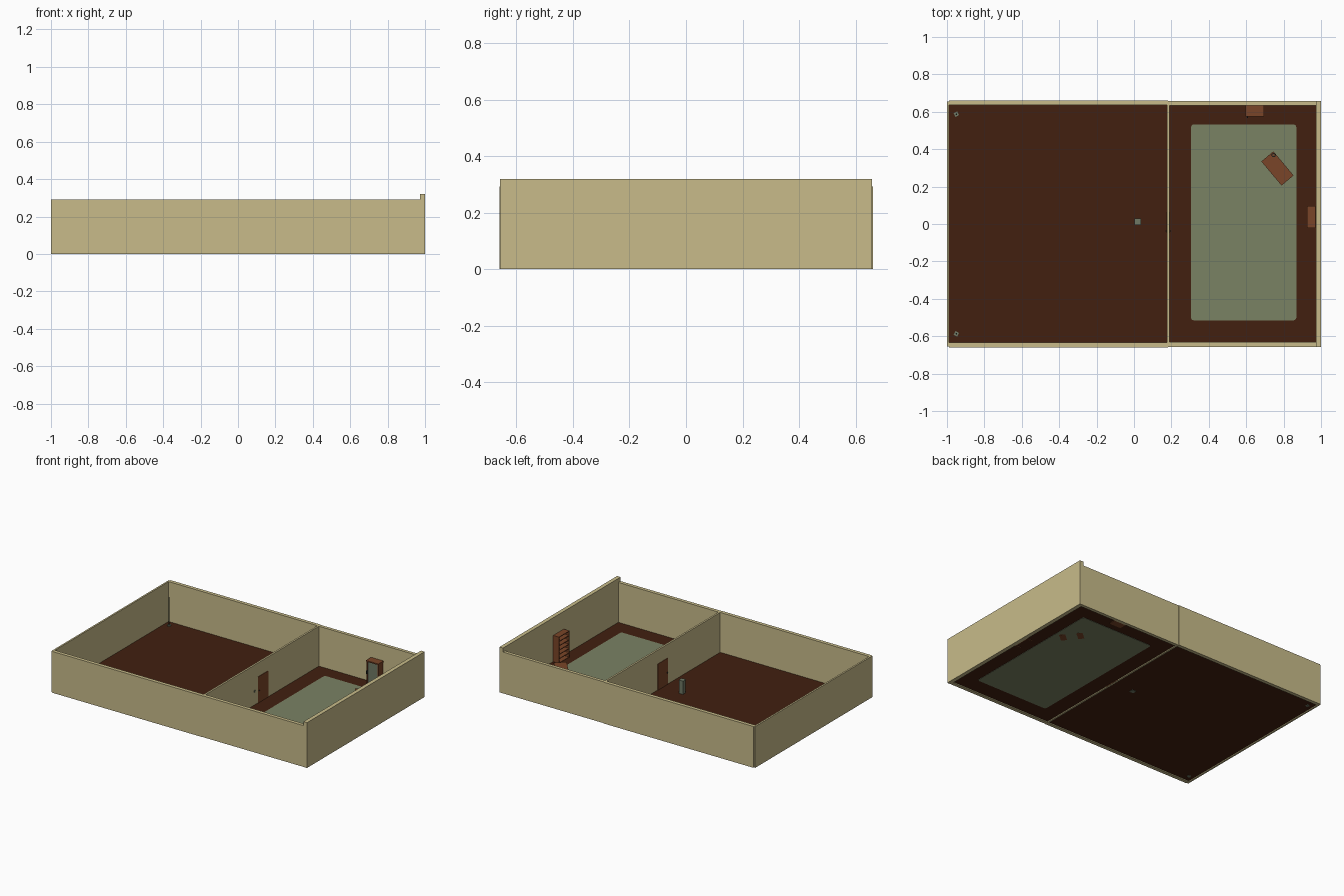
import bpy, bmesh, math
from mathutils import Matrix, Vector

cube = bpy.data.objects.get("Cube")
if cube:
    bpy.data.objects.remove(cube, do_unlink=True)


def material(name, rgb):
    m = bpy.data.materials.new(name)
    m.use_nodes = True
    m.diffuse_color = (*rgb, 1)
    m.node_tree.nodes["Principled BSDF"].inputs["Base Color"].default_value = (*rgb, 1)
    return m


PLASTER = material("cream plaster", (0.58, 0.5, 0.255))
FLOOR = material("dark wood floor", (0.054, 0.0144, 0.005))
CARPET = material("sage carpet", (0.195, 0.223, 0.127))
WOOD = material("red brown wood", (0.195, 0.06, 0.021))
METAL = material("grey green metal", (0.16, 0.19, 0.13))
DARK = material("dark iron", (0.03, 0.035, 0.028))


def finish(name, bm, mat, at=(0, 0, 0), turn=0):
    mesh = bpy.data.meshes.new(name)
    bm.to_mesh(mesh)
    bm.free()
    mesh.materials.append(mat)
    ob = bpy.data.objects.new(name, mesh)
    ob.location = at
    ob.rotation_euler.z = math.radians(turn)
    bpy.context.collection.objects.link(ob)
    return ob


def add_box(bm, x, y, z):
    lo, hi = Vector((x[0], y[0], z[0])), Vector((x[1], y[1], z[1]))
    place = Matrix.Translation((lo + hi) / 2) @ Matrix.Diagonal((*(hi - lo), 1))
    bmesh.ops.create_cube(bm, size=1, matrix=place)


def boxes(name, mat, parts, at=(0, 0, 0), turn=0):
    bm = bmesh.new()
    for part in parts:
        add_box(bm, *part)
    return finish(name, bm, mat, at, turn)


def cylinder(name, mat, radius, z0, z1, at, sides=12):
    bm = bmesh.new()
    bmesh.ops.create_cone(bm, cap_ends=True, segments=sides, radius1=radius, radius2=radius,
                          depth=z1 - z0, matrix=Matrix.Translation((0, 0, (z0 + z1) / 2)))
    return finish(name, bm, mat, (*at, 0))


# Walls
H = 0.292
SPLIT = 0.182
boxes("front_wall_large_room", PLASTER, [((-0.99, SPLIT), (-0.659, -0.634), (0, H))])
boxes("front_wall_small_room", PLASTER, [((SPLIT, 0.975), (-0.657, -0.632), (0, H))])
boxes("back_wall_large_room", PLASTER, [((-0.99, SPLIT), (0.636, 0.661), (0, H))])
boxes("back_wall_small_room", PLASTER, [((SPLIT, 0.975), (0.634, 0.657), (0, H))])
boxes("right_end_wall", PLASTER, [((-1, -0.988), (-0.654, 0.655), (0, H))])
boxes("left_end_wall", PLASTER, [((0.972, 1), (-0.658, 0.657), (0, 0.32))])
boxes("partition_wall", PLASTER, [((0.176, 0.189), (-0.634, 0.636), (0, H))])

# Floors
boxes("large_room_floor", FLOOR, [((-0.99, 0.178), (-0.636, 0.638), (0.006, 0.01))])
boxes("small_room_floor", FLOOR, [((0.187, 0.974), (-0.636, 0.638), (0.006, 0.01))])

# Carpet with rounded corners, showing on both faces of the floor
bm = bmesh.new()
add_box(bm, (0.305, 0.868), (-0.515, 0.532), (0.004, 0.0125))
upright = [e for e in bm.edges if abs(e.verts[0].co.z - e.verts[1].co.z) > 0.001]
bmesh.ops.bevel(bm, geom=upright, offset=0.015, segments=4, profile=0.5, affect="EDGES")
finish("carpet", bm, CARPET)

# Door through the partition, with a switch beside it
boxes("door", WOOD, [((0.173, 0.192), (-0.048, 0.065), (0.002, 0.195))])
boxes("door_switch", METAL, [((0.188, 0.193), (-0.089, -0.079), (0.1, 0.114))])
for side, x in (("small_room", 0.194), ("large_room", 0.171)):
    boxes("door_handle_" + side, DARK,
          [((x - 0.003, x + 0.003), (-0.04, -0.034), (0.092, 0.098))])

# Bookcase on the left end wall, open towards the room
shelves = [((0.926, 0.97), (-0.018, 0.093), (z, z + 0.005))
           for z in [0.008 + 0.0305 * i for i in range(7)]]
boxes("bookcase", WOOD, shelves + [
    ((0.965, 0.971), (-0.018, 0.093), (0.003, 0.196)),
    ((0.925, 0.971), (-0.022, -0.016), (0.003, 0.196)),
    ((0.925, 0.971), (0.091, 0.097), (0.003, 0.196))])

# Wardrobe on the back wall with a pale front panel
boxes("wardrobe", WOOD, [
    ((0.6, 0.607), (0.58, 0.634), (0.003, 0.18)),
    ((0.685, 0.692), (0.58, 0.634), (0.003, 0.18)),
    ((0.607, 0.685), (0.625, 0.634), (0.003, 0.18)),
    ((0.607, 0.685), (0.58, 0.634), (0.003, 0.02)),
    ((0.597, 0.695), (0.576, 0.634), (0.174, 0.182))])
boxes("wardrobe_panel", METAL, [((0.607, 0.685), (0.584, 0.59), (0.02, 0.174))])
boxes("wardrobe_handle", DARK, [((0.603, 0.61), (0.567, 0.582), (0.09, 0.115))])

# Desk on two pedestals, turned on the carpet
desk = dict(at=(0.767, 0.297, 0), turn=-50)
boxes("desk", WOOD, [
    ((-0.084, 0.084), (-0.042, 0.042), (0.09, 0.098)),
    ((-0.076, -0.036), (-0.036, 0.036), (0.003, 0.09)),
    ((0.036, 0.076), (-0.036, 0.036), (0.003, 0.09)),
    ((-0.036, 0.036), (0.03, 0.036), (0.035, 0.09))], **desk)
cylinder("desk_cup", DARK, 0.011, 0.098, 0.108, (0.746, 0.368))
cylinder("desk_cup_filling", WOOD, 0.006, 0.106, 0.109, (0.746, 0.368))

# Pedestal cabinet in the large room
boxes("pedestal", METAL, [((-0.015, 0.015), (-0.015, 0.015), (0.003, 0.1)),
                          ((-0.017, 0.017), (-0.017, 0.017), (0.1, 0.105))],
      at=(0.02, 0.012, 0))

# Slim corner stands at the far end
for name, side in (("back", 1), ("front", -1)):
    spot = (-0.95, 0.587 * side)
    boxes(name + "_stand_base", METAL, [((-0.011, 0.011), (-0.011, 0.011), (0.004, 0.016))],
          at=(*spot, 0), turn=30 * side)
    cylinder(name + "_stand_pole", DARK, 0.004, 0.016, 0.21, spot, 8)
